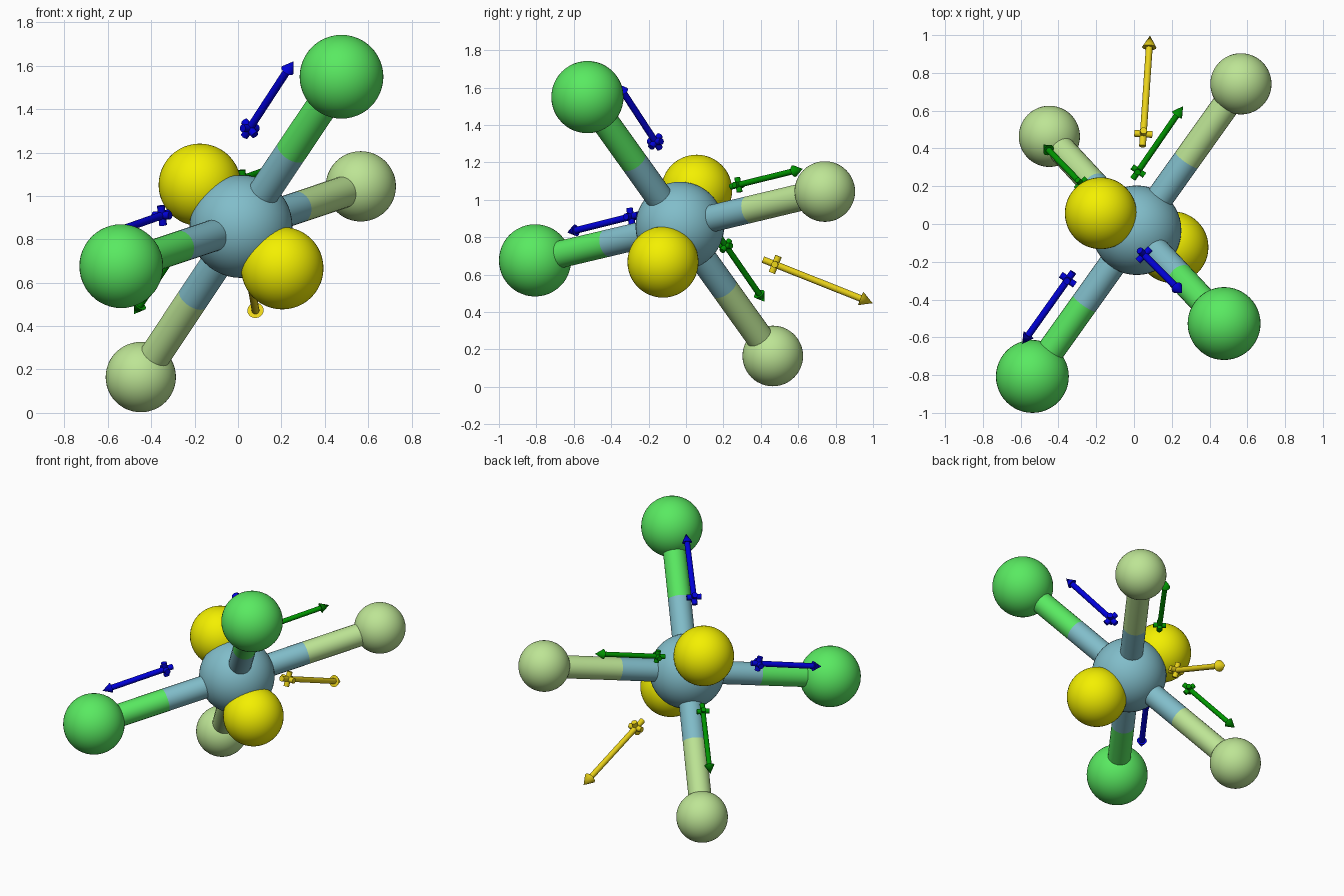
import bpy
import math
from mathutils import Vector

if "Cube" in bpy.data.objects:
    bpy.data.objects.remove(bpy.data.objects["Cube"])


def material(name, rgb):
    m = bpy.data.materials.new(name)
    m.diffuse_color = (*rgb, 1)
    m.use_nodes = True
    m.node_tree.nodes["Principled BSDF"].inputs["Base Color"].default_value = m.diffuse_color
    return m


TEAL = material("teal", (0.22, 0.51, 0.59))
GREEN = material("bright_green", (0.10, 0.82, 0.12))
PALE = material("pale_green", (0.51, 0.78, 0.30))
YELLOW = material("yellow", (0.90, 0.87, 0.0))
BLUE = material("blue", (0.0, 0.0, 0.70))
DARK = material("dark_green", (0.0, 0.30, 0.0))
GOLD = material("gold", (0.83, 0.65, 0.01))


def finish(name, mat):
    ob = bpy.context.object
    ob.name = name
    ob.data.materials.append(mat)
    bpy.ops.object.shade_smooth_by_angle(angle=math.radians(40))
    return ob


def ball(name, centre, radius, mat):
    bpy.ops.mesh.primitive_uv_sphere_add(segments=48, ring_count=24, radius=radius, location=centre)
    return finish(name, mat)


def rod(name, a, b, r1, mat, r2=None, sides=24):
    """Cylinder or cone running from a to b."""
    a, b = Vector(a), Vector(b)
    d = b - a
    bpy.ops.mesh.primitive_cone_add(vertices=sides, radius1=r1, radius2=r1 if r2 is None else r2,
                                    depth=d.length, location=(a + b) / 2,
                                    rotation=d.to_track_quat('Z', 'Y').to_euler())
    return finish(name, mat)


def arrow(name, tail, tip, shaft, head, cross, offset, mat):
    """Dipole arrow: shaft, cone head and a crossed bar near the tail."""
    tail, tip = Vector(tail), Vector(tip)
    d = (tip - tail).normalized()
    neck = tip - d * head * 1.8
    rod(name + "_shaft", tail, neck, shaft, mat, sides=16)
    rod(name + "_head", neck, tip, head, mat, r2=0.0, sides=16)
    mid = tail + d * offset
    side = d.cross(Vector((0, 0, 1))).normalized()
    for i, s in enumerate((side, d.cross(side))):
        rod(f"{name}_cross_{i + 1}", mid - s * cross, mid + s * cross, shaft, mat, sides=16)


# Central atom
C = Vector((0.014, -0.033, 0.859))
ball("central_atom", C, 0.237, TEAL)

# Four outer atoms with two-tone bonds
outer = [("large_atom_upper", (0.477, -0.527, 1.549), 0.193, GREEN, 0.50),
         ("large_atom_left", (-0.538, -0.807, 0.676), 0.193, GREEN, 0.50),
         ("small_atom_right", (0.566, 0.742, 1.044), 0.162, PALE, 0.48),
         ("small_atom_lower", (-0.448, 0.464, 0.165), 0.162, PALE, 0.48)]
for name, pos, radius, mat, split in outer:
    pos = Vector(pos)
    ball(name, pos, radius, mat)
    mid = C.lerp(pos, split)
    rod(name + "_bond_inner", C, mid, 0.073, TEAL)
    rod(name + "_bond_outer", mid, pos, 0.073, mat)

# Pair of opposite lobes
axis = Vector((0.19, -0.09, -0.192))
for name, s in (("front_lobe", 1), ("back_lobe", -1)):
    ball(name, C + axis * s, 0.19, YELLOW)

# Bond arrows and the long net arrow
arrow("blue_arrow_upper", (0.03, -0.14, 1.275), (0.255, -0.365, 1.62), 0.018, 0.032, 0.046, 0.05, BLUE)
arrow("blue_arrow_left", (-0.322, -0.255, 0.92), (-0.592, -0.635, 0.825), 0.018, 0.032, 0.046, 0.05, BLUE)
arrow("green_arrow_right", (-0.005, 0.24, 1.07), (0.26, 0.624, 1.165), 0.016, 0.032, 0.04, 0.05, DARK)
arrow("green_arrow_lower", (-0.255, 0.188, 0.79), (-0.48, 0.42, 0.455), 0.016, 0.032, 0.04, 0.05, DARK)
arrow("net_arrow", (0.045, 0.412, 0.68), (0.085, 0.998, 0.447), 0.018, 0.038, 0.048, 0.07, GOLD)
